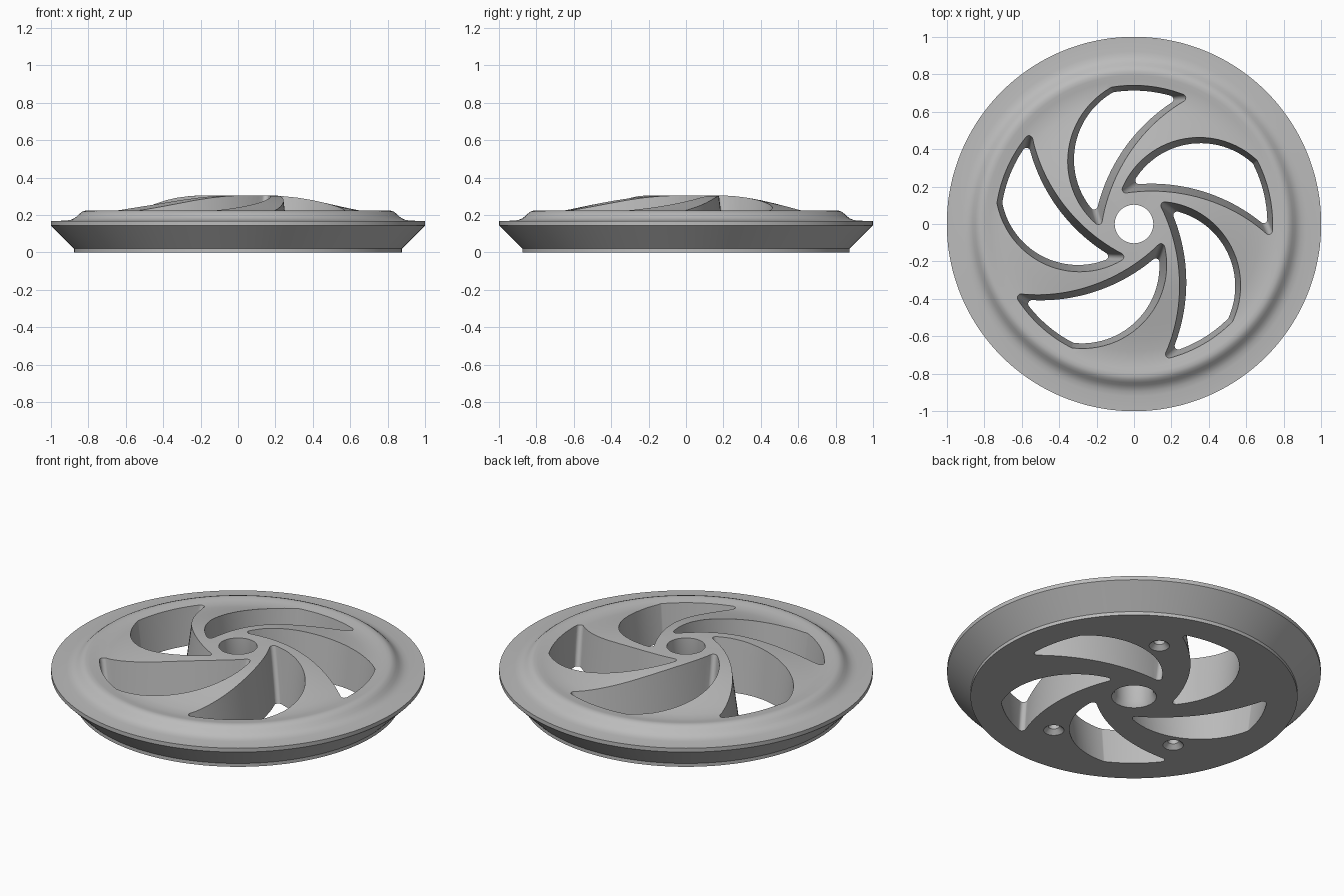
import bpy, bmesh
from math import sin, cos, pi, atan2, sqrt, radians
from mathutils import Vector, Matrix

if "Cube" in bpy.data.objects:
    bpy.data.objects.remove(bpy.data.objects["Cube"], do_unlink=True)

metal = bpy.data.materials.new("plain grey")
metal.use_nodes = True
GREY = (0.5, 0.5, 0.5, 1)
metal.diffuse_color = GREY
metal.node_tree.nodes["Principled BSDF"].inputs["Base Color"].default_value = GREY


def loft(name, loops, closed):
    """Skin equal-length loops; close the stack on itself or cap its ends."""
    bm = bmesh.new()
    rings = [[bm.verts.new(p) for p in loop] for loop in loops]
    n = len(rings[0])
    pairs = list(zip(rings, rings[1:] + rings[:1])) if closed else list(zip(rings, rings[1:]))
    for a, b in pairs:
        for i in range(n):
            j = (i + 1) % n
            bm.faces.new((a[i], a[j], b[j], b[i]))
    if not closed:
        bm.faces.new(rings[0])
        bm.faces.new(rings[-1])
    bmesh.ops.recalc_face_normals(bm, faces=bm.faces)
    mesh = bpy.data.meshes.new(name)
    bm.to_mesh(mesh)
    bm.free()
    mesh.materials.append(metal)
    obj = bpy.data.objects.new(name, mesh)
    bpy.context.collection.objects.link(obj)
    return obj


def lathe(name, profile, steps, closed):
    loops = [[(r * cos(2 * pi * i / steps), r * sin(2 * pi * i / steps), z)
              for i in range(steps)] for r, z in profile]
    return loft(name, loops, closed)


# Wheel body: bored hub, domed web, shallow valley, raised lip, flange and tapered side
profile = [(0.12, 0), (0.103, 0.03), (0.103, 0.305), (0.2, 0.305), (0.26, 0.301),
           (0.33, 0.292), (0.4, 0.279), (0.48, 0.261), (0.55, 0.245), (0.62, 0.23),
           (0.68, 0.219), (0.73, 0.215), (0.77, 0.219), (0.795, 0.223), (0.815, 0.224),
           (0.832, 0.218), (0.848, 0.206), (0.862, 0.192), (0.878, 0.181), (0.895, 0.174),
           (0.92, 0.17), (1, 0.168), (1, 0.145), (0.875, 0.02), (0.875, 0)]
body = lathe("wheel_disc", profile, 144, True)


# Swirl window outline: three arcs, inset and re-rounded at every height
FILLET = 0.02


def meet(c1, r1, c2, r2, near):
    """Crossing of two circles closest to a given point."""
    d = (c2 - c1).length
    u = (c2 - c1) / d
    a = (r1 * r1 - r2 * r2 + d * d) / (2 * d)
    h = sqrt(max(r1 * r1 - a * a, 0))
    side = Vector((-u.y, u.x))
    return min((c1 + u * a + side * h, c1 + u * a - side * h),
               key=lambda p: (p - near).length)


def sweep(centre, radius, start, end, steps):
    delta = (end - start + pi) % (2 * pi) - pi
    return [centre + radius * Vector((cos(start + delta * i / steps),
                                      sin(start + delta * i / steps)))
            for i in range(steps + 1)]


def window_loop(inset, z):
    e = inset + FILLET
    # centre, radius, sign: +1 where the window lies inside the circle
    arcs = [(Vector((0.356, 0.018)), 0.446 - e, 1),
            (Vector((0, 0)), 0.745 - e, 1),
            (Vector((0.092, -0.723)), 0.906 + e, -1)]
    hints = [Vector((0.64, 0.37)), Vector((0.74, -0.09)), Vector((-0.06, 0.17))]
    corners = [meet(*arcs[i][:2], *arcs[(i + 1) % 3][:2], hints[i]) for i in range(3)]
    pts = []
    for i, (c, r, s) in enumerate(arcs):
        a, b = corners[i - 1] - c, corners[i] - c
        pts += sweep(c, r + s * FILLET, atan2(a.y, a.x), atan2(b.y, b.x), 24)
        # rounded corner towards the next arc
        nc, _, ns = arcs[(i + 1) % 3]
        out, nxt = b * s, (corners[i] - nc) * ns
        pts += sweep(corners[i], FILLET, atan2(out.y, out.x), atan2(nxt.y, nxt.x), 8)[1:-1]
    return [(p.x, p.y, z) for p in pts]


cutters = []
heights = [-0.02, 0.1, 0.22, 0.34]
for k in range(5):
    cutter = loft("window_cutter", [window_loop(0.13 * (0.25 - z), z) for z in heights], False)
    cutter.data.transform(Matrix.Rotation(k * 2 * pi / 5, 4, "Z"))
    cutters.append(cutter)

# Three countersunk blind screw holes in the underside
for angle in (64, 208, 280):
    cutter = lathe("screw_hole_cutter",
                   [(0.07, -0.02), (0.055, 0), (0.03, 0.025), (0.03, 0.12)], 32, False)
    t = radians(angle)
    cutter.data.transform(Matrix.Translation((0.56 * cos(t), 0.56 * sin(t), 0)))
    cutters.append(cutter)

# Cut the openings, then discard the cutters
bpy.context.view_layer.objects.active = body
for cutter in cutters:
    cutter.hide_render = True
    mod = body.modifiers.new("opening", "BOOLEAN")
    mod.operation = "DIFFERENCE"
    mod.solver = "EXACT"
    mod.object = cutter
    bpy.ops.object.modifier_apply(modifier=mod.name)
for cutter in cutters:
    bpy.data.objects.remove(cutter, do_unlink=True)

# Smooth curved surfaces while keeping machined edges crisp
bpy.ops.object.select_all(action="DESELECT")
body.select_set(True)
bpy.ops.object.shade_smooth_by_angle(angle=radians(30))
